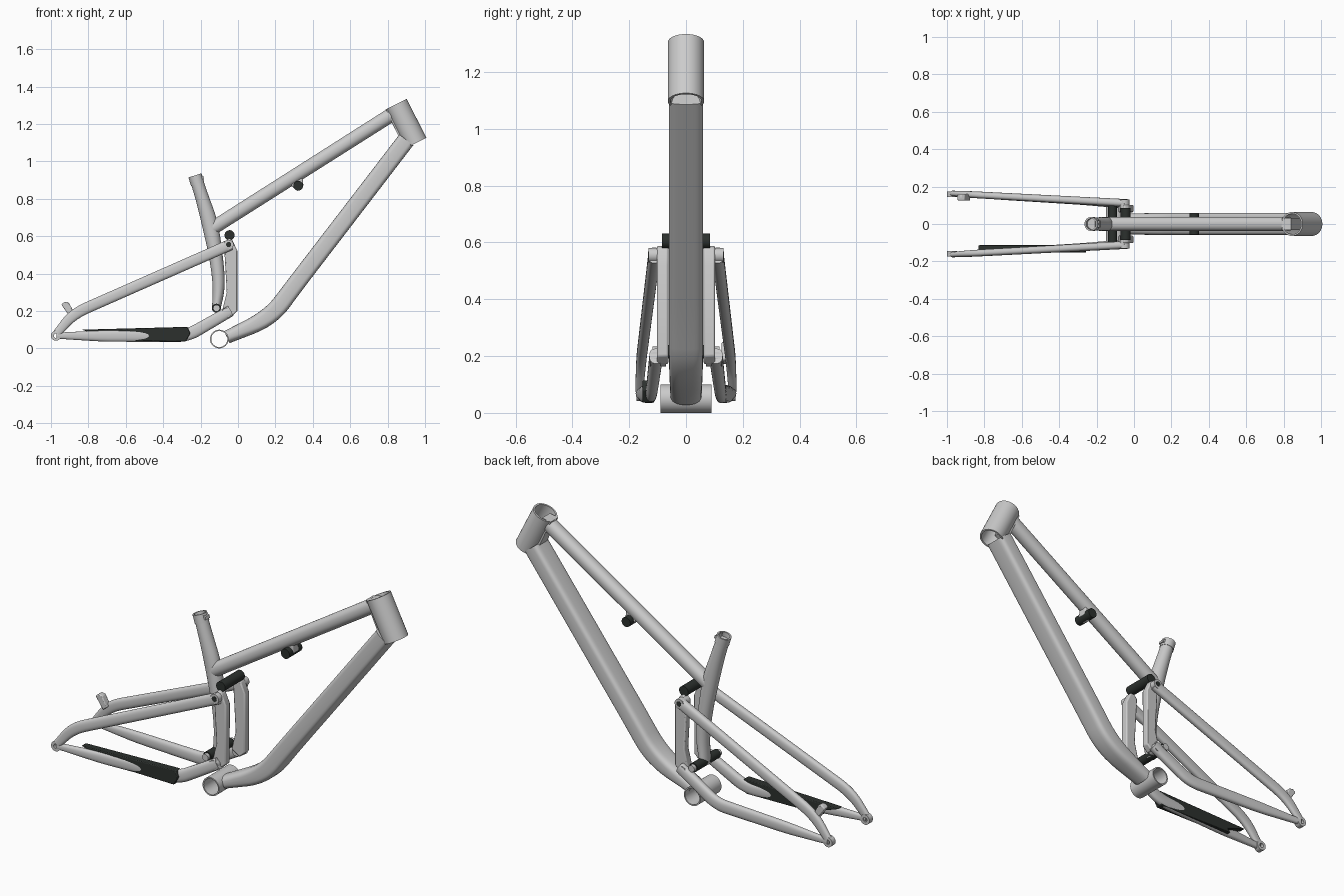
import bpy, bmesh
from math import sin, cos, pi, copysign, radians
from mathutils import Vector

if "Cube" in bpy.data.objects:
    bpy.data.objects.remove(bpy.data.objects["Cube"])

dark = bpy.data.materials.new("dark_rubber")
dark.diffuse_color = (0.025, 0.03, 0.027, 1)
dark.use_nodes = True
dark.node_tree.nodes["Principled BSDF"].inputs["Base Color"].default_value = dark.diffuse_color


def finish(name, bm, mat=None):
    bmesh.ops.recalc_face_normals(bm, faces=bm.faces)
    me = bpy.data.meshes.new(name)
    bm.to_mesh(me)
    bm.free()
    me.shade_smooth()
    me.set_sharp_from_angle(angle=radians(35))
    ob = bpy.data.objects.new(name, me)
    bpy.context.collection.objects.link(ob)
    if mat:
        me.materials.append(mat)
    return ob


def skin(name, rings, mat=None, closed=False):
    """Bridge rings of points; cap the ends or join last to first."""
    bm = bmesh.new()
    vs = [[bm.verts.new(p) for p in r] for r in rings]
    n = len(vs[0])
    for a, b in list(zip(vs, vs[1:])) + ([(vs[-1], vs[0])] if closed else []):
        for i in range(n):
            j = (i + 1) % n
            bm.faces.new((a[i], a[j], b[j], b[i]))
    if not closed:
        bm.faces.new(vs[0])
        bm.faces.new(vs[-1])
    return finish(name, bm, mat)


def ring(c, t, a, b, e=2, n=32):
    """Superellipse: half size b across (y), a in the frame plane."""
    t = t.normalized()
    side = Vector((1, 0, 0)) if abs(t.y) > .9 else Vector((0, 1, 0))
    up = t.cross(side).normalized()
    side = up.cross(t)
    f = lambda v: copysign(abs(v) ** (2 / e), v)
    return [c + side * b * f(cos(2 * pi * i / n)) + up * a * f(sin(2 * pi * i / n))
            for i in range(n)]


def sweep(name, pts, r=.1, mat=None):
    """Sweep along (x, y, z, a, b, e) points with rounded corners."""
    pts = [Vector(p) for p in pts]
    path = [pts[0]]
    for p, q, s in zip(pts, pts[1:], pts[2:]):
        k1 = min(.48, r / (p - q).xyz.length)
        k2 = min(.48, r / (s - q).xyz.length)
        a, b = q.lerp(p, k1), q.lerp(s, k2)
        path += [a.lerp(q, t).lerp(q.lerp(b, t), t) for t in [i / 6 for i in range(7)]]
    path.append(pts[-1])
    pos = [p.xyz if hasattr(p, "xyz") and len(p) <= 4 else Vector(p[:3]) for p in path]
    last = len(pos) - 1
    return skin(name, [ring(pos[i], pos[min(i + 1, last)] - pos[max(i - 1, 0)], *path[i][3:6])
                       for i in range(last + 1)], mat)


def tube(name, p, q, r, inner=None, mat=None):
    p, q = Vector(p), Vector(q)
    t = q - p
    rings = [ring(p, t, r, r), ring(q, t, r, r)]
    if inner:
        rings += [ring(q, t, inner, inner), ring(p, t, inner, inner)]
    return skin(name, rings, mat, bool(inner))


def plate(name, poly, y0, y1, mat=None, bevel=0):
    """Front-view outline (x, z) extruded from y0 to y1."""
    ob = skin(name, [[(x, y, z) for x, z in poly] for y in (y0, y1)], mat)
    if bevel:
        m = ob.modifiers.new("bevel", "BEVEL")
        m.width, m.segments = bevel, 2
    return ob


# front triangle
tube("head_tube", (.845, 0, 1.305), (.95, 0, 1.097), .064, .055)
sweep("top_tube", [(-.14, 0, .64, .037, .037, 2.2), (.825, 0, 1.252, .038, .038, 2.2)])
sweep("down_tube", [(.9, 0, 1.115, .047, .06, 4.5), (.3, 0, .333, .047, .06, 4.5),
                    (.175, 0, .165, .049, .06, 4), (-.06, 0, .06, .035, .055, 2.3)], .13)
plate("head_gusset", [(.79, 1.28), (.84, 1.29), (.9, 1.15), (.86, 1.13)], -.033, .033)
tube("bottom_bracket", (-.1, -.09, .05), (-.1, .09, .05), .05, .043)

# seat tube: swelling where the top tube joins, open at the top
sweep("seat_tube", [(-.222, 0, .9, .034, .034, 2), (-.19, 0, .8, .036, .036, 2),
                    (-.15, 0, .67, .044, .038, 2), (-.115, 0, .48, .036, .038, 2),
                    (-.1, 0, .33, .033, .038, 2), (-.118, 0, .2, .022, .038, 2)], .08)
tube("seat_collar", (-.216, 0, .88), (-.23, 0, .925), .037, .029)
plate("seat_clamp", [(-.2, .9), (-.208, .93), (-.185, .92), (-.18, .905)], -.018, .018)

# shock mount below the top tube
plate("shock_bracket", [(.26, .9), (.34, .95), (.35, .87), (.32, .84), (.295, .86)], -.025, .025, None, .006)
tube("shock_bolt", (.322, -.055, .87), (.322, .055, .87), .026, None, dark)

# link pivots
tube("upper_shock_axle", (-.045, -.085, .605), (-.045, .085, .605), .027, None, dark)
tube("lower_pivot_axle", (-.115, -.1, .215), (-.115, .1, .215), .024, None, dark)

# rear triangle, both sides
for s, side in ((1, "left"), (-1, "right")):
    sweep("seat_stay_" + side, [(-.04, s * .112, .555, .03, .021, 2.5), (-.88, s * .158, .185, .03, .018, 2.5),
                                (-.968, s * .164, .08, .022, .014, 2.5)], .08)
    sweep("chain_stay_" + side, [(-.04, s * .105, .2, .03, .024, 2.5), (-.27, s * .122, .068, .034, .02, 2.5),
                                 (-.72, s * .148, .066, .03, .018, 2.5), (-.97, s * .164, .068, .016, .013, 2.5)], .06)
    tube("dropout_" + side, (-.973, s * .145, .068), (-.973, s * .175, .068), .027, .012)
    plate("rocker_link_" + side, [(-.075, .56), (-.05, .59), (-.03, .58), (-.003, .52), (-.003, .2),
                                  (-.035, .17), (-.085, .2), (-.06, .3)], s * .062, s * .102, None, .006)
    tube("upper_pivot_" + side, (-.05, s * .07, .555), (-.05, s * .132, .555), .026)
    tube("upper_pivot_cap_" + side, (-.05, s * .13, .555), (-.05, s * .134, .555), .014, None, dark)
    tube("lower_pivot_" + side, (-.06, s * .07, .19), (-.06, s * .126, .19), .026)
    tube("lower_bolt_" + side, (-.115, s * .075, .215), (-.115, s * .118, .215), .018)

# chain guard on the drive side, brake mount on the other
plate("chain_guard", [(-.835, .1), (-.27, .115), (-.255, .08), (-.28, .036), (-.74, .043), (-.72, .06)],
      -.153, -.112, dark, .004)
plate("brake_mount", [(-.945, .235), (-.925, .25), (-.905, .245), (-.875, .19), (-.9, .17)], .125, .16, None, .005)
